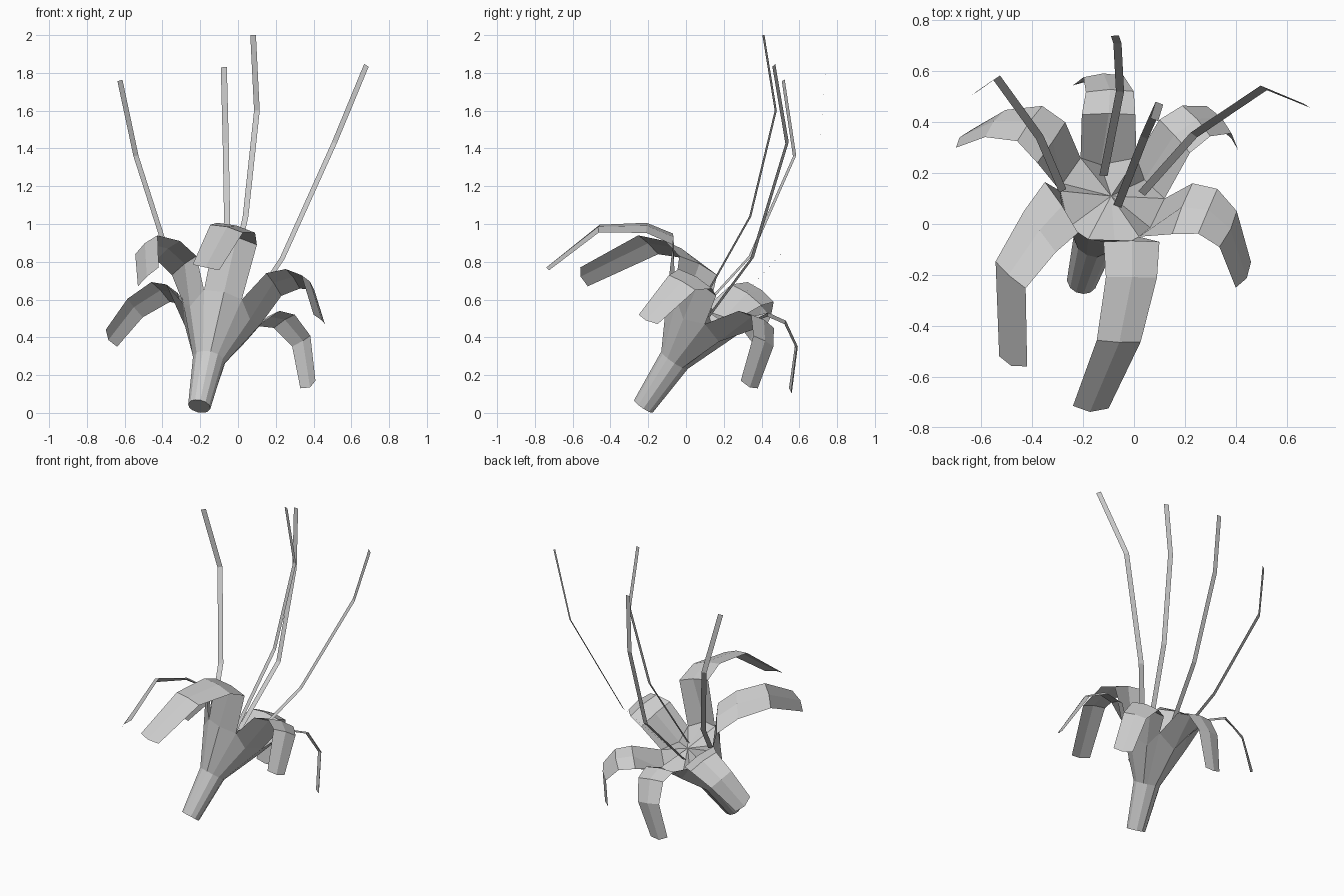
import bpy
from mathutils import Vector as V

if "Cube" in bpy.data.objects:
    bpy.data.objects.remove(bpy.data.objects["Cube"])

AXIS = V((0.187, 0.553, 0.813)).normalized()


def make(name, verts, faces):
    mesh = bpy.data.meshes.new(name)
    mesh.from_pydata([tuple(v) for v in verts], [], faces)
    mesh.update()
    ob = bpy.data.objects.new(name, mesh)
    bpy.context.collection.objects.link(ob)
    return ob


def ring(centre, radius, targets):
    """Circle across the flower axis with its corners aimed at the targets."""
    out = []
    for t in targets:
        d = t - centre
        out.append(centre + (d - AXIS * d.dot(AXIS)).normalized() * radius)
    return out


# Petals, counterclockwise from the front: centre line, then half width at base and tip
PETALS = [
    ([(-.01, -.07, .92), (-.01, -.21, .98), (-.06, -.46, .975), (-.17, -.72, .77)],
     (.11, 0, -.03), (.07, -.005, -.015)),
    ([(.19, .06, .68), (.29, .05, .71), (.37, -.02, .69), (.43, -.20, .495)],
     (.04, .10, -.06), (.03, .05, -.025)),
    ([(.16, .345, .50), (.245, .405, .485), (.335, .41, .38), (.37, .335, .15)],
     (-.06, .065, -.04), (-.04, .045, -.02)),
    ([(-.10, .43, .52), (-.095, .52, .48), (-.12, .58, .35), (-.18, .55, .12)],
     (-.105, 0, .01), (-.06, -.005, .01)),
    ([(-.325, .32, .625), (-.41, .395, .64), (-.545, .395, .555), (-.67, .335, .395)],
     (-.055, -.08, .055), (-.03, -.035, .045)),
    ([(-.285, .065, .78), (-.37, -.03, .86), (-.485, -.20, .89), (-.475, -.54, .72)],
     (.065, -.10, .05), (.055, -.02, .05)),
]
# Rim points between neighbouring petals
NOTCHES = [V(p) for p in [(-.18, -.06, .65), (.02, -.05, .60), (.12, .10, .47),
                          (.01, .26, .44), (-.21, .26, .49), (-.29, .13, .58)]]

# Trumpet: foot, waist and rim rings, closed at both ends
targets = []
for notch, petal in zip(NOTCHES, PETALS):
    targets += [notch, V(petal[0][0])]
foot = ring(V((-.205, -.225, .035)), .06, targets)
waist = ring(V((-.155, -.06, .28)), .085, targets)
rim = [t if i % 2 == 0 else waist[i].lerp(t, .53) for i, t in enumerate(targets)]
n = len(rim)
faces = [list(range(n))[::-1]]
for r in range(2):
    for i in range(n):
        j = (i + 1) % n
        faces.append((r * n + i, r * n + j, r * n + n + j, r * n + n + i))
faces += [(2 * n + i, 2 * n + (i + 1) % n, 3 * n) for i in range(n)]
make("flower_trumpet", foot + waist + rim + [V((-.09, .11, .54))], faces)

# Petals: three points across, slightly arched, starting on the rim
for k, (path, w0, w1) in enumerate(PETALS):
    path = [V(p) for p in path]
    verts = [rim[2 * k], rim[2 * k + 1], rim[(2 * k + 2) % n]]
    for i, c in enumerate(path):
        w = V(w0).lerp(V(w1), (i / 3) ** 1.3)
        tangent = (path[min(i + 1, 3)] - path[max(i - 1, 0)]).normalized()
        mid = c + tangent.cross(w).normalized() * .012
        if i == 3:
            mid += tangent * .015
        verts += [c - w, mid, c + w]
    faces = [(r + s, r + s + 1, r + s + 4, r + s + 3)
             for r in range(0, 12, 3) for s in range(2)]
    make(f"petal_{k + 1}", verts, faces)

# Stamens: thin flat ribbons, each with the level direction of its width
STAMENS = [
    ([(-.28, .13, .60), (-.37, .34, .83), (-.54, .575, 1.36), (-.625, .515, 1.76)], (.86, .51, 0)),
    ([(-.12, .19, .50), (-.055, .52, .86), (-.065, .71, 1.43), (-.075, .74, 1.83)], (1, 0, 0)),
    ([(-.065, .07, .56), (.04, .34, 1.04), (.10, .475, 1.6), (.08, .41, 2.0)], (.93, -.35, 0)),
    ([(.03, .12, .51), (.235, .35, .82), (.51, .535, 1.43), (.68, .465, 1.84)], (.85, -.50, 0)),
]
for k, (path, side) in enumerate(STAMENS):
    path = [V(p) for p in path]
    verts = []
    for i, c in enumerate(path):
        t = (path[min(i + 1, 3)] - path[max(i - 1, 0)]).normalized()
        w = V(side)
        w = (w - t * w.dot(t)).normalized() * .016
        verts += [c - w, c + w]
    make(f"stamen_{k + 1}", verts, [(r, r + 1, r + 3, r + 2) for r in (0, 2, 4)])
